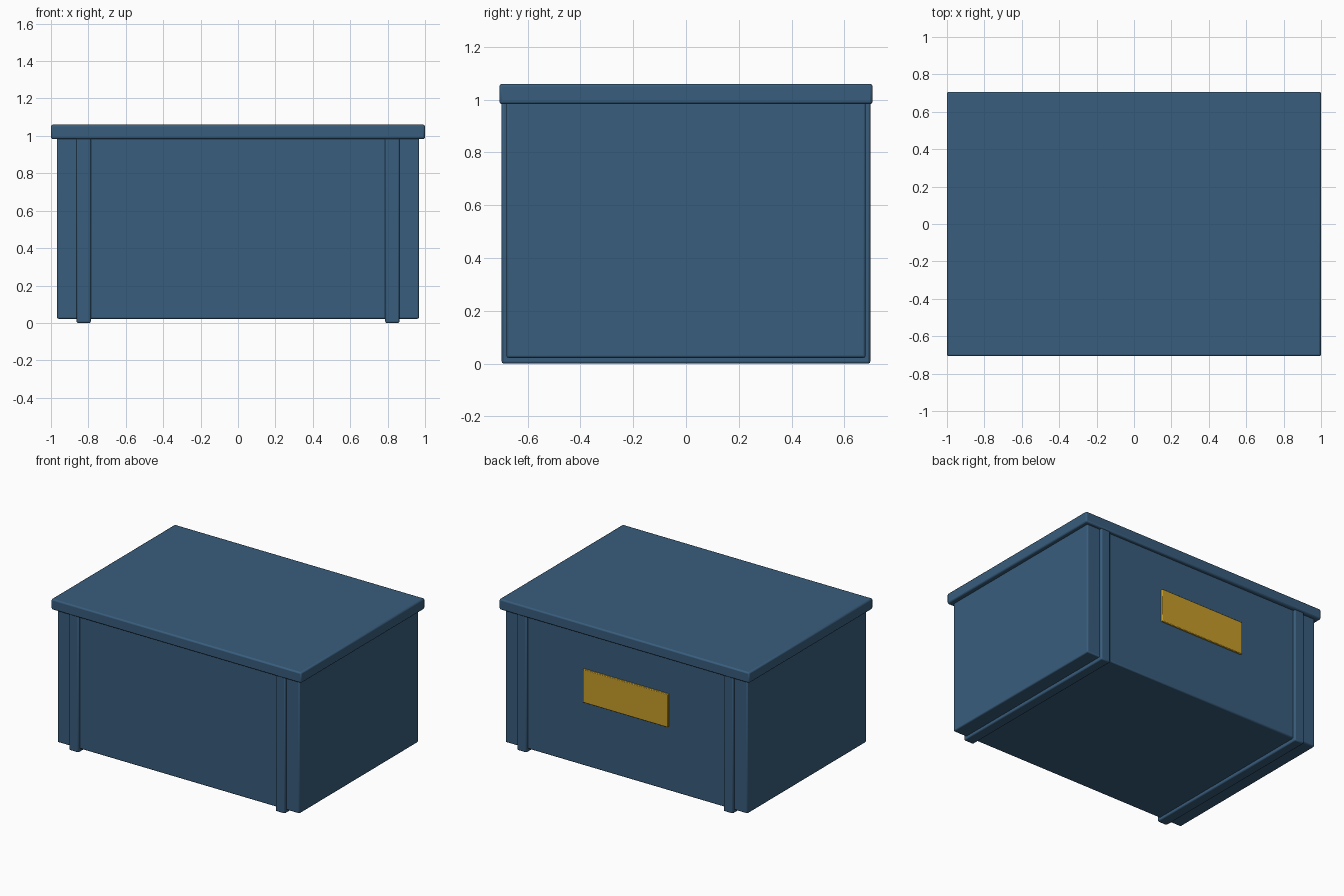
import bpy

if "Cube" in bpy.data.objects:
    bpy.data.objects.remove(bpy.data.objects["Cube"])


def material(name, rgb):
    mat = bpy.data.materials.new(name)
    mat.diffuse_color = (*rgb, 1.0)
    mat.use_nodes = True
    mat.node_tree.nodes["Principled BSDF"].inputs["Base Color"].default_value = mat.diffuse_color
    return mat


BLUE = material("slate blue", (0.040, 0.110, 0.205))
GOLD = material("gold", (0.57, 0.335, 0.022))


def box(name, lo, hi, mat, bevel):
    """Bevelled box between two corners."""
    centre = [(a + b) / 2 for a, b in zip(lo, hi)]
    size = [b - a for a, b in zip(lo, hi)]
    bpy.ops.mesh.primitive_cube_add(size=1, location=centre)
    ob = bpy.context.object
    ob.name = name
    ob.scale = size
    bpy.ops.object.transform_apply(location=False, rotation=False, scale=True)
    ob.data.materials.append(mat)
    mod = ob.modifiers.new("soft edges", 'BEVEL')
    mod.width = bevel
    mod.segments = 2
    bpy.ops.object.shade_smooth_by_angle()
    return ob


# Container body, raised slightly on its bands
box("body", (-0.968, -0.68, 0.022), (0.968, 0.68, 1.0), BLUE, 0.008)

# Overhanging lid
box("lid", (-1.0, -0.707, 0.983), (1.0, 0.707, 1.06), BLUE, 0.01)

# Bands running down the front, under the base and up the back
for side, x in (("left", -0.825), ("right", 0.825)):
    box(side + "_band", (x - 0.038, -0.698, 0.0), (x + 0.038, 0.698, 1.0), BLUE, 0.008)

# Blank label plate on the back
box("label_plate", (-0.34, 0.67, 0.483), (0.34, 0.694, 0.723), GOLD, 0.004)
